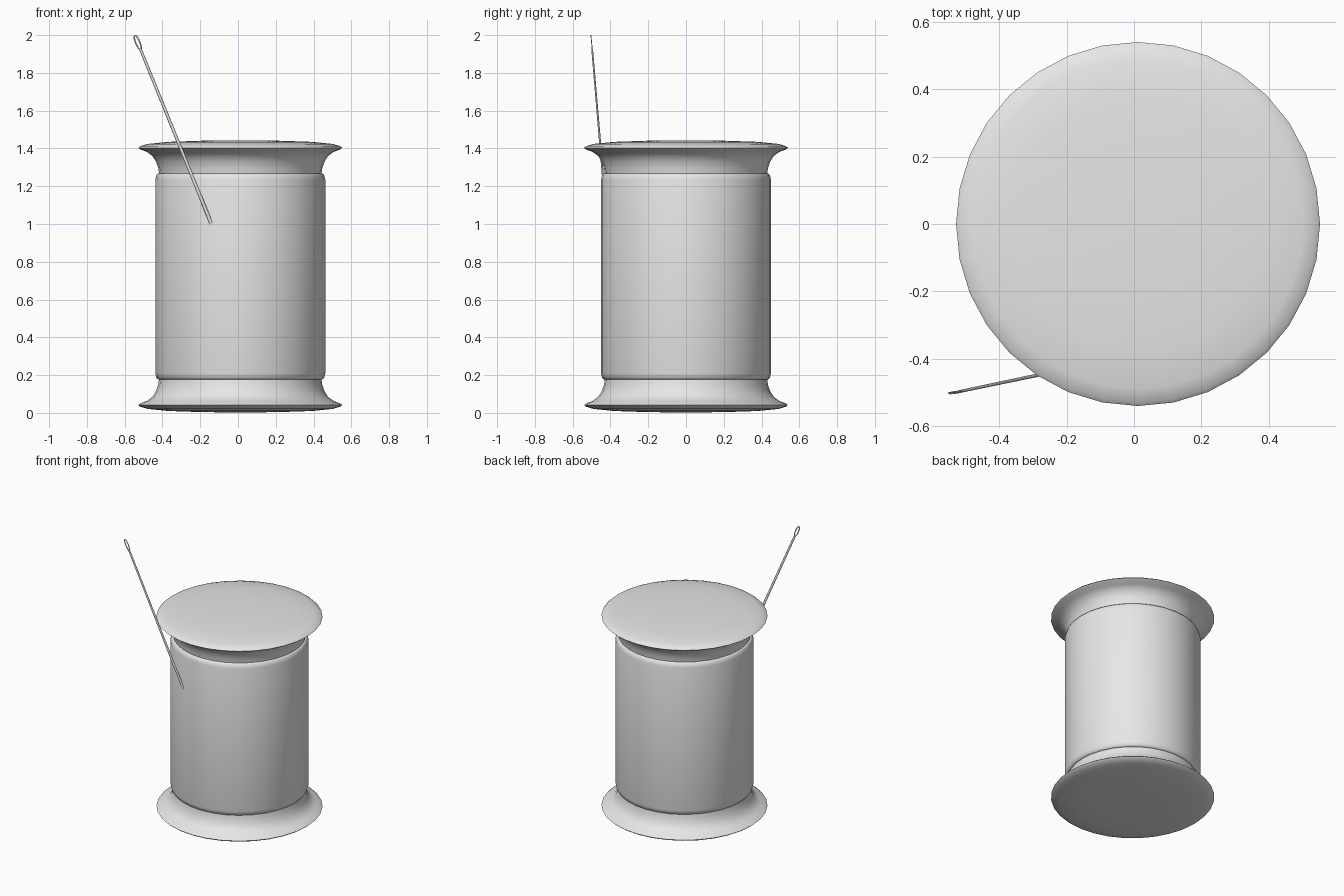
import bpy, bmesh, math
from mathutils import Vector, Matrix

cube = bpy.data.objects.get("Cube")
if cube:
    bpy.data.objects.remove(cube)

CENTRE_X = 0.012
MID_Z = 0.7225  # mirror height of the spool

grey = bpy.data.materials.new("plain grey")
grey.use_nodes = True
colour = (0.8, 0.8, 0.8, 1)
grey.diffuse_color = colour
grey.node_tree.nodes["Principled BSDF"].inputs["Base Color"].default_value = colour


def lathe(name, upper):
    """Revolve an upper half profile (radius, z) and its mirror about MID_Z."""
    lower = [(r, 2 * MID_Z - z) for r, z in reversed(upper)]
    bm = bmesh.new()
    verts = [bm.verts.new((r, 0, z)) for r, z in upper + lower]
    edges = [bm.edges.new(pair) for pair in zip(verts, verts[1:])]
    bmesh.ops.spin(bm, geom=verts + edges, cent=(0, 0, 0), axis=(0, 0, 1),
                   angle=math.tau, steps=32, use_merge=False)
    bmesh.ops.remove_doubles(bm, verts=bm.verts, dist=0.0005)
    bmesh.ops.recalc_face_normals(bm, faces=bm.faces)
    mesh = bpy.data.meshes.new(name)
    bm.to_mesh(mesh)
    bm.free()
    mesh.materials.append(grey)
    obj = bpy.data.objects.new(name, mesh)
    obj.location.x = CENTRE_X
    bpy.context.collection.objects.link(obj)
    bpy.ops.object.select_all(action='DESELECT')
    obj.select_set(True)
    bpy.context.view_layer.objects.active = obj
    bpy.ops.object.shade_smooth_by_angle(angle=math.radians(50))
    return obj


# Spool with flared, slightly domed ends
lathe("spool", [(0, 1.443), (0.2, 1.441), (0.38, 1.435), (0.49, 1.424),
                (0.53, 1.412), (0.54, 1.403), (0.528, 1.394), (0.495, 1.382),
                (0.465, 1.36), (0.446, 1.33), (0.434, 1.295), (0.428, 1.25),
                (0.425, 1.2)])

# Wound thread with rounded shoulders
lathe("thread", [(0.42, 1.268), (0.435, 1.268), (0.444, 1.26),
                 (0.45, 1.235)])


def add_strand(curve, points, radii, cyclic=False):
    strand = curve.splines.new('POLY')
    strand.points.add(len(points) - 1)
    for p, co, radius in zip(strand.points, points, radii):
        p.co = (*co, 1)
        p.radius = radius
    strand.use_cyclic_u = cyclic
    strand.use_smooth = True


# Needle: tapered shaft and a looped eye, drawn along its own z axis
tip = Vector((-0.12, -0.414, 0.95))
head = Vector((-0.546, -0.503, 1.998))
length = (head - tip).length
eye_half = 0.04
eye_mid = length - eye_half

curve = bpy.data.curves.new("needle", 'CURVE')
curve.dimensions = '3D'
curve.bevel_depth = 0.01
curve.bevel_resolution = 2
curve.use_fill_caps = True
add_strand(curve, [(0, 0, 0), (0, 0, 0.1), (0, 0, eye_mid - eye_half)],
           [0.8, 0.95, 0.75])
angles = [math.tau * i / 16 for i in range(16)]
add_strand(curve, [(0.011 * math.sin(a), 0, eye_mid + eye_half * math.cos(a))
                   for a in angles], [0.38] * 16, cyclic=True)
curve.materials.append(grey)

needle = bpy.data.objects.new("needle", curve)
z_axis = (head - tip).normalized()
y_axis = z_axis.cross(Vector((1, 0, 0))).normalized()
x_axis = y_axis.cross(z_axis)
turn = Matrix((x_axis, y_axis, z_axis)).transposed().to_4x4()
needle.matrix_world = Matrix.Translation(tip) @ turn @ Matrix.Diagonal((1, 0.6, 1, 1))
bpy.context.collection.objects.link(needle)
